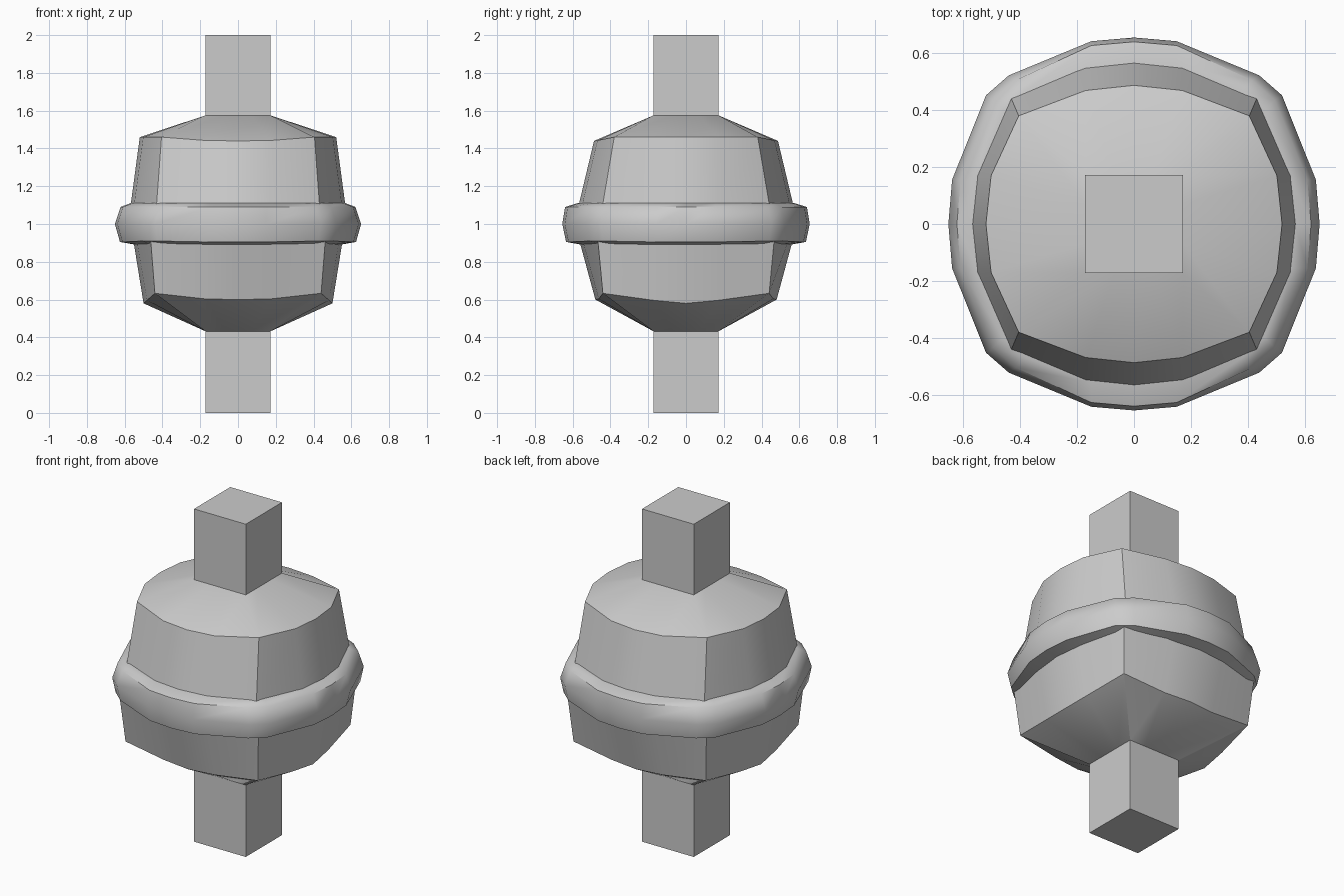
import bpy, bmesh, math

cube = bpy.data.objects.get("Cube")
if cube:
    bpy.data.objects.remove(cube, do_unlink=True)

grey = bpy.data.materials.new("plain_grey")
grey.use_nodes = True
colour = (0.6, 0.6, 0.6, 1)
grey.diffuse_color = colour
grey.node_tree.nodes["Principled BSDF"].inputs["Base Color"].default_value = colour


def full_ring(quarter):
    """Mirror points running from +x to +y into a closed loop."""
    half = quarter + [(-x, y, z) for x, y, z in reversed(quarter[:-1])]
    return half + [(x, -y, z) for x, y, z in reversed(half[1:-1])]


def loft(name, quarters, angle=30, closed=False):
    """Skin between rings listed from bottom to top."""
    bm = bmesh.new()
    rings = [[bm.verts.new(p) for p in full_ring(q)] for q in quarters]
    pairs = list(zip(rings, rings[1:]))
    if closed:
        pairs.append((rings[-1], rings[0]))
    for low, high in pairs:
        n = len(low)
        for i in range(n):
            j = (i + 1) % n
            bm.faces.new((low[i], low[j], high[j], high[i]))
    if not closed:
        bm.faces.new(rings[0][::-1])
        bm.faces.new(rings[-1])
    bmesh.ops.recalc_face_normals(bm, faces=bm.faces)
    mesh = bpy.data.meshes.new(name)
    bm.to_mesh(mesh)
    bm.free()
    mesh.materials.append(grey)
    obj = bpy.data.objects.new(name, mesh)
    bpy.context.collection.objects.link(obj)
    bpy.ops.object.select_all(action='DESELECT')
    obj.select_set(True)
    bpy.context.view_layer.objects.active = obj
    bpy.ops.object.shade_smooth_by_angle(angle=math.radians(angle))
    return obj


def bulged(x, y, cx, cy, zx, zc, zy):
    """Quarter of a square with bulging sides and one sharp corner."""
    return [(x, 0, zx), (x - 0.018, 0.17, zx + (zc - zx) * 0.3), (cx, cy, zc),
            (0.17, y - 0.018, zy + (zc - zy) * 0.1), (0, y, zy)]


def square(z, h=0.172):
    return [(h, 0, z), (h, h * 0.4, z), (h, h, z), (h * 0.4, h, z), (0, h, z)]


def rounded(x, y, cx, cy, z, zc=None):
    """Quarter of a bulging square whose corner is chamfered."""
    zc = z if zc is None else zc
    return [(x, 0, z), (x - 0.013, 0.155, z), (cx, cy - 0.07, zc),
            (cx - 0.08, cy, zc), (0.15, y - 0.013, z), (0, y, z)]


# Square posts
for name, low, high in (("lower_post", 0, 0.435), ("upper_post", 1.57, 2)):
    bpy.ops.mesh.primitive_cube_add(size=1, location=(0, 0, (low + high) / 2))
    post = bpy.context.object
    post.name = name
    post.scale = (0.344, 0.344, high - low)
    bpy.ops.object.transform_apply(location=False, rotation=False, scale=True)
    post.data.materials.append(grey)

# Upper and lower shells
loft("upper_shell", [
    bulged(0.575, 0.58, 0.435, 0.45, 1.05, 1.05, 1.05),
    bulged(0.52, 0.487, 0.405, 0.38, 1.46, 1.46, 1.44),
    square(1.575)])
loft("lower_shell", [
    square(0.432),
    bulged(0.50, 0.48, 0.44, 0.44, 0.58, 0.633, 0.60),
    bulged(0.56, 0.575, 0.465, 0.47, 0.95, 0.95, 0.95)])

# Belt round the middle
loft("belt", [
    rounded(0.54, 0.55, 0.46, 0.46, 0.89),
    rounded(0.625, 0.635, 0.505, 0.51, 0.905, 0.91),
    rounded(0.652, 0.655, 0.52, 0.522, 1.0),
    rounded(0.622, 0.64, 0.495, 0.505, 1.09),
    rounded(0.565, 0.57, 0.46, 0.47, 1.112),
    rounded(0.53, 0.53, 0.43, 0.43, 1.112)], angle=50, closed=True)
